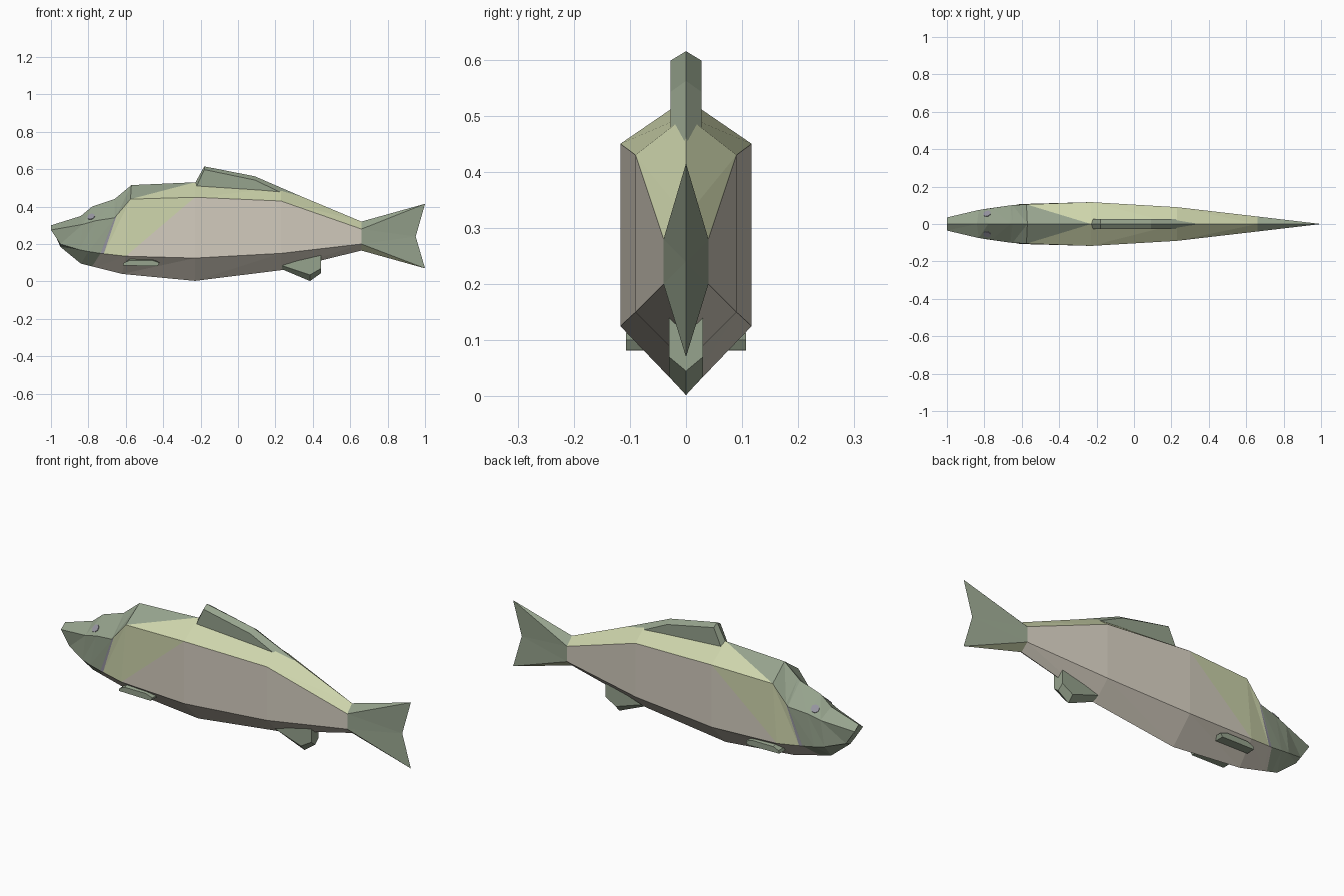
import bpy, bmesh
from mathutils import Vector
from mathutils.bvhtree import BVHTree

cube = bpy.data.objects.get("Cube")
if cube:
    bpy.data.objects.remove(cube)


def material(name, rgb):
    lin = [((c / 255 + 0.055) / 1.055) ** 2.4 for c in rgb] + [1]
    m = bpy.data.materials.new(name)
    m.use_nodes = True
    m.diffuse_color = lin
    m.node_tree.nodes["Principled BSDF"].inputs["Base Color"].default_value = lin
    return m


MATS = {
    "G": material("grey green", (150, 163, 141)),
    "O": material("pale olive", (206, 213, 172)),
    "B": material("beige", (212, 205, 191)),
    "P": material("purple grey", (150, 148, 160)),
}
KEYS = list(MATS)


def finish(name, bm):
    bmesh.ops.recalc_face_normals(bm, faces=bm.faces)
    mesh = bpy.data.meshes.new(name)
    bm.to_mesh(mesh)
    bm.free()
    for m in MATS.values():
        mesh.materials.append(m)
    obj = bpy.data.objects.new(name, mesh)
    bpy.context.collection.objects.link(obj)
    return obj


def face(bm, verts, key="G"):
    bm.faces.new(verts).material_index = KEYS.index(key)


# Body stations, nose to tail root: crest, shoulder, lower edge, keel as (x, half width, z)
STATIONS = [
    [(-1, 0, .30), (-1, .035, .275), (-.95, .035, .2), (-.95, 0, .185)],
    [(-.84, 0, .35), (-.83, .075, .305), (-.85, .07, .17), (-.84, 0, .095)],
    [(-.78, 0, .40), (-.76, .085, .325), (-.8, .08, .16), (-.81, 0, .088)],
    [(-.66, 0, .44), (-.66, .1, .34), (-.735, .088, .15), (-.78, 0, .08)],
    [(-.57, 0, .515), (-.575, .105, .44), (-.6, .107, .135), (-.62, 0, .04)],
    [(-.23, 0, .53), (-.23, .117, .45), (-.23, .117, .125), (-.23, 0, .003)],
    [(.23, 0, .5), (.23, .09, .43), (.23, .09, .15), (.23, 0, .06)],
    [(.66, 0, .32), (.66, .04, .28), (.66, .04, .2), (.66, 0, .165)],
]
# Narrow gill band just behind the head
gill = [Vector(a).lerp(Vector(b), .13) for a, b in zip(STATIONS[3], STATIONS[4])]
STATIONS.insert(4, gill)
# Colours per segment: two upper triangles, two side triangles, belly
SEGMENTS = ["GGGGG"] * 3 + ["GGPPB", "GGOOB", "GOOBB", "OOBBB", "OOBBB"]

bm = bmesh.new()
for side in (-1, 1):
    rings = [[bm.verts.new((x, side * y, z)) for x, y, z in st] for st in STATIONS]
    for (c, s, l, k), (c2, s2, l2, k2), col in zip(rings, rings[1:], SEGMENTS):
        face(bm, (c, s, c2), col[0])
        face(bm, (s, s2, c2), col[1])
        face(bm, (s, l, s2), col[2])
        face(bm, (l, l2, s2), col[3])
        face(bm, (l, k, l2), col[4])
        face(bm, (k, k2, l2), col[4])
    # Blunt nose
    face(bm, rings[0])
    # Forked tail, tapering to a sharp edge
    c, s, l, k = rings[-1]
    top, notch, low = [bm.verts.new(p) for p in ((1, 0, .415), (.95, 0, .24), (1, 0, .07))]
    face(bm, (c, s, top))
    face(bm, (s, notch, top))
    face(bm, (s, l, notch))
    face(bm, (l, low, notch))
    face(bm, (l, k, low), "O")
bmesh.ops.remove_doubles(bm, verts=bm.verts, dist=.0005)
bmesh.ops.recalc_face_normals(bm, faces=bm.faces)
surface = BVHTree.FromBMesh(bm)
finish("body", bm)


# Thick fins with a ridged outer edge
def ridged_fin(name, rim, ridge, width):
    bm = bmesh.new()
    mid = [bm.verts.new((x, 0, z)) for x, z in ridge]
    for side in (-1, 1):
        edge = [bm.verts.new((x, side * width, z)) for x, z in rim]
        face(bm, edge)
        for i in range(len(rim) - 1):
            face(bm, (edge[i], edge[i + 1], mid[i + 1], mid[i]))
    return finish(name, bm)


ridged_fin("dorsal_fin",
           [(-.23, .49), (-.18, .598), (.09, .542), (.23, .475)],
           [(-.23, .525), (-.18, .615), (.09, .562), (.36, .445)], .028)
ridged_fin("anal_fin",
           [(.235, .085), (.385, .035), (.445, .07), (.445, .15)],
           [(.235, .065), (.385, .002), (.445, .045), (.445, .13)], .03)

# Pectoral fins and eyes on both flanks
for side, label in ((1, "left"), (-1, "right")):
    bm = bmesh.new()
    outline = [(-.615, .085), (-.61, .1), (-.58, .13), (-.46, .125), (-.42, .1), (-.43, .082)]
    inner = [bm.verts.new((x, side * .06, z)) for x, z in outline]
    outer = [bm.verts.new((x, side * .107, min(z, .113))) for x, z in outline]
    face(bm, inner)
    face(bm, outer)
    for i in range(len(outline)):
        face(bm, (inner[i - 1], inner[i], outer[i], outer[i - 1]))
    finish(label + "_pectoral_fin", bm)

    spot, normal, _, _ = surface.ray_cast(Vector((-.785, side, .345)), Vector((0, -side, 0)))
    bm = bmesh.new()
    bmesh.ops.create_cone(bm, cap_ends=True, segments=8, radius1=.021, radius2=.021, depth=.008)
    for f in bm.faces:
        f.material_index = KEYS.index("P")
    eye = finish(label + "_eye", bm)
    eye.location = spot
    eye.rotation_euler = normal.to_track_quat("Z", "Y").to_euler()
